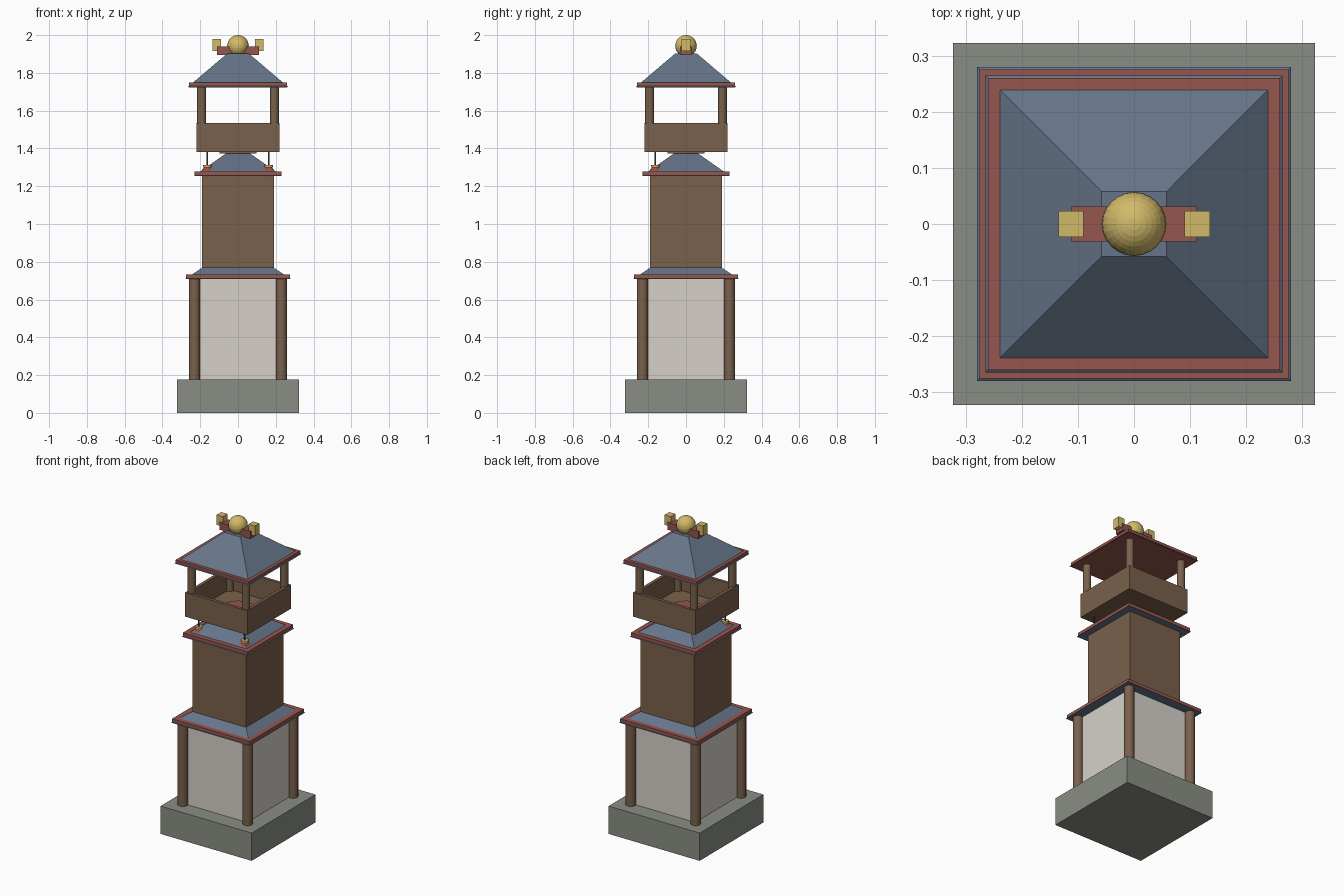
import bpy, bmesh, math
from mathutils import Matrix, Vector

if "Cube" in bpy.data.objects:
    bpy.data.objects.remove(bpy.data.objects["Cube"])


def material(name, hexcode):
    lin = []
    for i in (0, 2, 4):
        c = int(hexcode[i:i + 2], 16) / 255
        lin.append(c / 12.92 if c <= 0.04045 else ((c + 0.055) / 1.055) ** 2.4)
    m = bpy.data.materials.new(name)
    m.diffuse_color = (*lin, 1)
    m.use_nodes = True
    m.node_tree.nodes["Principled BSDF"].inputs["Base Color"].default_value = m.diffuse_color
    return m


STONE = material("grey stone", "8A8D84")
PLASTER = material("pale plaster", "D6D1C9")
WOOD = material("brown wood", "7A614C")
SLATE = material("blue slate", "66758A")
TRIM = material("dull red trim", "96564E")
GOLD = material("gold", "D2BA69")
RED = material("lantern red", "D03A30")
IRON = material("dark iron", "3A3A3C")


def finish(name, bm, mat):
    bmesh.ops.recalc_face_normals(bm, faces=bm.faces)
    me = bpy.data.meshes.new(name)
    bm.to_mesh(me)
    bm.free()
    me.materials.append(mat)
    ob = bpy.data.objects.new(name, me)
    bpy.context.collection.objects.link(ob)
    return ob


def box(name, mat, hx, hy, z0, z1, x=0, y=0):
    bm = bmesh.new()
    bmesh.ops.create_cube(bm, size=1, matrix=Matrix.Translation((x, y, (z0 + z1) / 2))
                          @ Matrix.Diagonal((2 * hx, 2 * hy, z1 - z0, 1)))
    return finish(name, bm, mat)


def frustum(name, mat, h0, h1, z0, z1):
    bm = bmesh.new()
    bmesh.ops.create_cube(bm, size=2)
    for v in bm.verts:
        h, z = (h0, z0) if v.co.z < 0 else (h1, z1)
        v.co = Vector((v.co.x * h, v.co.y * h, z))
    return finish(name, bm, mat)


def cylinder(name, mat, r, z0, z1, x=0, y=0, sides=16):
    bm = bmesh.new()
    bmesh.ops.create_cone(bm, cap_ends=True, segments=sides, radius1=r, radius2=r,
                          depth=z1 - z0, matrix=Matrix.Translation((x, y, (z0 + z1) / 2)))
    for f in bm.faces:
        f.smooth = len(f.verts) == 4
    return finish(name, bm, mat)


def ball(name, mat, r, rz, x, y, z, u, v):
    bm = bmesh.new()
    bmesh.ops.create_uvsphere(bm, u_segments=u, v_segments=v, radius=1,
                              matrix=Matrix.Translation((x, y, z)) @ Matrix.Diagonal((r, r, rz, 1)))
    return finish(name, bm, mat)


def roof(name, h0, h1, z0, z1, t0, t1):
    # slate frustum with a red eave board slightly inside its lower edge
    frustum(name, SLATE, h0, h1, z0, z1)
    box(name + "_trim", TRIM, h0 - 0.005, h0 - 0.005, t0, t1)


CORNERS = [(-1, -1), (1, -1), (1, 1), (-1, 1)]

# base and ground storey
box("stone_base", STONE, 0.323, 0.323, 0, 0.178)
box("plaster_walls", PLASTER, 0.218, 0.218, 0.178, 0.712)
for i, (sx, sy) in enumerate(CORNERS):
    cylinder(f"column_{i}", WOOD, 0.03, 0.178, 0.712, 0.23 * sx, 0.23 * sy)
roof("lower_roof", 0.28, 0.185, 0.708, 0.772, 0.711, 0.732)

# middle storey
box("middle_storey", WOOD, 0.19, 0.19, 0.72, 1.26)
roof("middle_roof", 0.235, 0.052, 1.253, 1.382, 1.256, 1.278)

# open gallery
box("gallery_neck", WOOD, 0.098, 0.098, 1.373, 1.383)
box("gallery_floor", WOOD, 0.21, 0.21, 1.38, 1.40)
cylinder("floor_disc", TRIM, 0.105, 1.395, 1.408, sides=24)
for i, s in enumerate((-1, 1)):
    box(f"gallery_side_wall_{i}", WOOD, 0.01, 0.22, 1.38, 1.535, x=0.21 * s)
    box(f"gallery_end_wall_{i}", WOOD, 0.20, 0.01, 1.38, 1.535, y=0.21 * s)
for i, (sx, sy) in enumerate(CORNERS):
    cylinder(f"gallery_post_{i}", WOOD, 0.024, 1.39, 1.73, 0.193 * sx, 0.193 * sy)

# top roof, ridge and finials
roof("top_roof", 0.265, 0.058, 1.726, 1.902, 1.723, 1.748)
box("ridge_beam", TRIM, 0.111, 0.031, 1.894, 1.941)
ball("finial_ball", GOLD, 0.057, 0.057, 0, 0, 1.943, 24, 16)
for i, s in enumerate((-1, 1)):
    box(f"ridge_block_{i}", GOLD, 0.0225, 0.023, 1.915, 1.98, x=0.1125 * s)

# two hanging lanterns on the front
for i, s in enumerate((-1, 1)):
    x, y = 0.163 * s, -0.163
    cylinder(f"lantern_rod_{i}", IRON, 0.005, 1.305, 1.385, x, y, 8)
    cylinder(f"lantern_cap_{i}", GOLD, 0.022, 1.298, 1.312, x, y, 12)
    ball(f"lantern_{i}", RED, 0.032, 0.036, x, y, 1.268, 16, 10)
